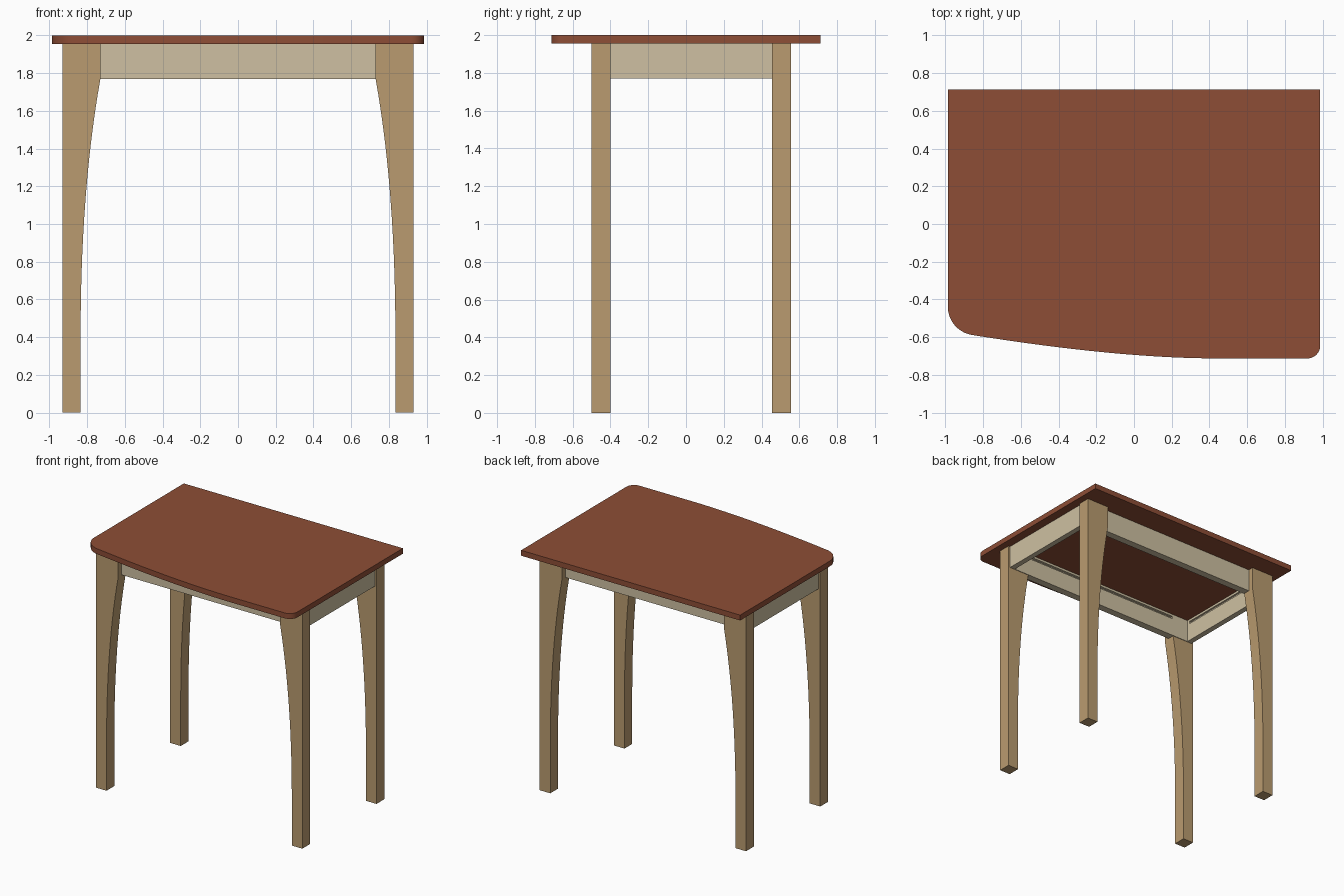
import bpy, bmesh
from math import cos, sin, radians
from mathutils import Vector

if "Cube" in bpy.data.objects:
    bpy.data.objects.remove(bpy.data.objects["Cube"])


def material(name, rgb):
    m = bpy.data.materials.new(name)
    m.diffuse_color = (*rgb, 1)
    m.use_nodes = True
    m.node_tree.nodes["Principled BSDF"].inputs["Base Color"].default_value = m.diffuse_color
    return m


TOP = material("reddish wood", (0.27, 0.076, 0.037))
LEG = material("tan wood", (0.49, 0.33, 0.16))
APRON = material("pale wood", (0.62, 0.53, 0.36))


def prism(name, points, offset, mat=None, smooth=True):
    """Extrude a closed 3D outline along an offset vector."""
    bm = bmesh.new()
    face = bm.faces.new([bm.verts.new(p) for p in points])
    ext = bmesh.ops.extrude_face_region(bm, geom=[face])
    moved = [v for v in ext["geom"] if isinstance(v, bmesh.types.BMVert)]
    bmesh.ops.translate(bm, verts=moved, vec=offset)
    bmesh.ops.recalc_face_normals(bm, faces=bm.faces)
    me = bpy.data.meshes.new(name)
    bm.to_mesh(me)
    bm.free()
    ob = bpy.data.objects.new(name, me)
    bpy.context.collection.objects.link(ob)
    if mat:
        me.materials.append(mat)
    if smooth:
        bpy.ops.object.select_all(action="DESELECT")
        bpy.context.view_layer.objects.active = ob
        ob.select_set(True)
        bpy.ops.object.shade_smooth_by_angle(angle=radians(30))
    return ob


def box(name, x0, x1, y0, y1, z0, z1, mat=None):
    pts = [(x0, y0, z0), (x1, y0, z0), (x1, y1, z0), (x0, y1, z0)]
    return prism(name, pts, (0, 0, z1 - z0), mat, smooth=False)


def arc(cx, cy, r, a0, a1, n=10):
    angles = [radians(a0 + (a1 - a0) * i / n) for i in range(n + 1)]
    return [(cx + r * cos(a), cy + r * sin(a)) for a in angles]


def bezier(a, b, c, n):
    a, b, c = Vector(a), Vector(b), Vector(c)
    return [tuple(a * (1 - t) ** 2 + b * 2 * t * (1 - t) + c * t * t)
            for t in (i / n for i in range(n + 1))]


# Tabletop: square back corners, swept front edge, two rounded front corners
outline = [(0.9875, 0.713), (-0.9875, 0.713)]
outline += arc(-0.835, -0.438, 0.1525, 180, 262)
outline += bezier(outline[-1], (-0.08, -0.713), (0.45, -0.713), 18)[1:]
outline += arc(0.9195, -0.645, 0.068, 270, 360)
prism("tabletop", [(x, y, 1.956) for x, y in outline], (0, 0, 0.044), TOP)

# Legs: straight outside, curved inside flaring to the top block
inner = [(0.835, 0.0)] + bezier((0.835, 0.4), (0.835, 1.18), (0.73, 1.77), 14)
profile = [(0.93, 0.0), *inner, (0.73, 1.956), (0.93, 1.956)]
for end, y in (("front", -0.5), ("back", 0.455)):
    for side, s in (("left", -1), ("right", 1)):
        prism(f"{end}_{side}_leg", [(s * x, y, z) for x, z in profile],
              (0, 0.1, 0), LEG)

# Aprons, each with a slot along the upper part of its inner face
Z0, Z1, S0, S1 = 1.77, 1.956, 1.918, 1.938
parts = {
    "front_apron": ((-0.875, 0.875, -0.455, -0.395), (-0.72, 0.72, -0.415, -0.38)),
    "back_apron": ((-0.875, 0.875, 0.45, 0.51), (-0.72, 0.72, 0.435, 0.47)),
    "left_apron": ((-0.915, -0.87, -0.42, 0.475), (-0.885, -0.85, -0.37, 0.425)),
    "right_apron": ((0.87, 0.915, -0.42, 0.475), (0.85, 0.885, -0.37, 0.425)),
}
for name, (body, slot) in parts.items():
    ob = box(name, *body, Z0, Z1, APRON)
    cutter = box(name + "_slot_cutter", *slot, S0, S1)
    cutter.hide_render = True
    cutter.hide_set(True)
    mod = ob.modifiers.new("slot", "BOOLEAN")
    mod.operation = "DIFFERENCE"
    mod.solver = "EXACT"
    mod.object = cutter
